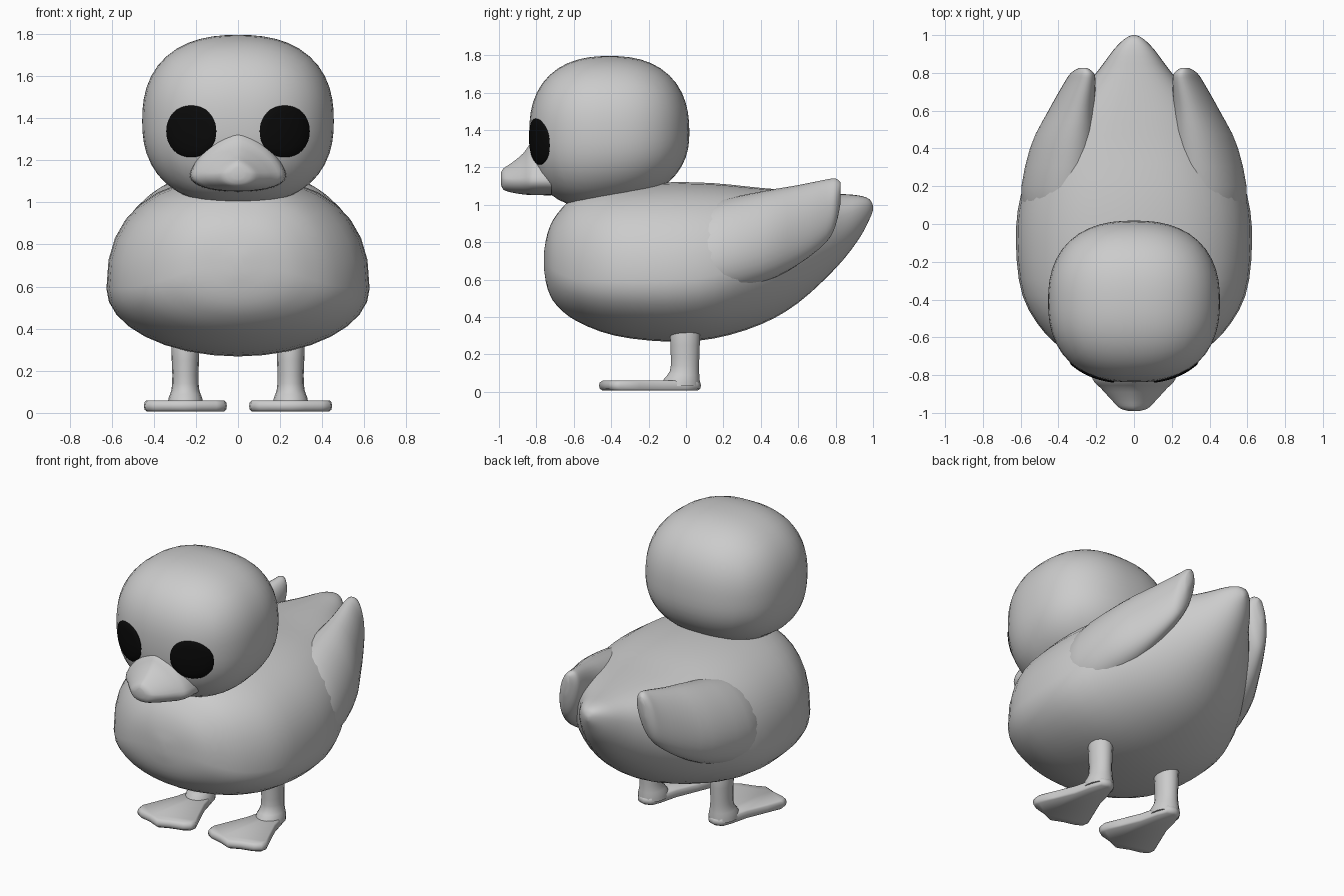
import bpy, bmesh, math
from mathutils import Vector

if "Cube" in bpy.data.objects:
    bpy.data.objects.remove(bpy.data.objects["Cube"])


def material(name, rgb):
    m = bpy.data.materials.new(name)
    m.diffuse_color = (*rgb, 1)
    m.use_nodes = True
    m.node_tree.nodes["Principled BSDF"].inputs["Base Color"].default_value = m.diffuse_color
    return m


GREY = material("light grey", (0.6, 0.6, 0.6))
BLACK = material("black", (0.003, 0.003, 0.003))


def finish(bm, name, mat, angle=60):
    bmesh.ops.recalc_face_normals(bm, faces=bm.faces)
    me = bpy.data.meshes.new(name)
    bm.to_mesh(me)
    bm.free()
    ob = bpy.data.objects.new(name, me)
    bpy.context.collection.objects.link(ob)
    me.materials.append(mat)
    bpy.ops.object.select_all(action='DESELECT')
    ob.select_set(True)
    bpy.context.view_layer.objects.active = ob
    bpy.ops.object.shade_smooth_by_angle(angle=math.radians(angle))
    return ob


def spow(v, e):
    return math.copysign(abs(v) ** e, v)


def refine(keys, n):
    """Catmull-Rom points through key sections."""
    k = [keys[0]] + list(keys) + [keys[-1]]
    out = []
    for i in range(1, len(k) - 2):
        for s in range(n):
            t = s / n
            out.append([0.5 * (2 * b + (c - a) * t + (2 * a - 5 * b + 4 * c - d) * t * t
                               + (3 * b - a - 3 * c + d) * t ** 3)
                        for a, b, c, d in zip(*k[i - 1:i + 3])])
    return out + [list(keys[-1])]


def skin(rings):
    """Bridge equal rings of points and cap both ends."""
    bm = bmesh.new()
    vs = [[bm.verts.new(p) for p in r] for r in rings]
    n = len(vs[0])
    for a, b in zip(vs, vs[1:]):
        for i in range(n):
            j = (i + 1) % n
            bm.faces.new((a[i], a[j], b[j], b[i]))
    bm.faces.new(vs[0])
    bm.faces.new(vs[-1])
    return bm


def loft_y(keys, p_top=2, p_low=2, lean=0, side=1, n=3, seg=32):
    """Sections: y, centre x, half width, height of widest point, top, bottom."""
    rings = []
    for y, cx, w, zw, zt, zb in refine(keys, n):
        ring = []
        for i in range(seg):
            a = math.tau * i / seg
            c, s = math.cos(a), math.sin(a)
            e = 2 / (p_top if s > 0 else p_low)
            dz = spow(s, e) * ((zt - zw) if s > 0 else (zw - zb))
            x = cx + w * spow(c, e) - lean * dz
            ring.append((side * x, y, zw + dz))
        rings.append(ring)
    return skin(rings)


# Body with pointed tail
body = [(-.76, 0, .03, .70, .74, .66), (-.74, 0, .20, .68, .85, .55),
        (-.69, 0, .33, .64, .95, .46), (-.58, 0, .47, .60, 1.05, .375),
        (-.38, 0, .59, .59, 1.10, .30), (-.1, 0, .625, .59, 1.12, .268),
        (.15, 0, .60, .62, 1.115, .285), (.4, 0, .50, .72, 1.09, .36),
        (.6, 0, .37, .80, 1.075, .475), (.8, 0, .20, .88, 1.06, .66),
        (.92, 0, .11, .95, 1.05, .81), (.98, 0, .05, .98, 1.03, .92),
        (1.0, 0, .01, .985, .995, .97)]
finish(loft_y(body, 2.4, 2), "body", GREY)

# Folded wings, swelling out of the flanks and ending in raised tips
wing = [(-.15, .40, .06, .75, .85, .65), (.1, .41, .18, .76, 1.0, .52),
        (.4, .375, .17, .82, 1.07, .58), (.6, .33, .115, .90, 1.105, .68),
        (.75, .285, .075, .98, 1.135, .80), (.80, .272, .055, 1.03, 1.14, .89),
        (.825, .268, .02, 1.08, 1.12, 1.0)]

# Head: a rounded box-like ball
HC, HR, HP = Vector((0, -.41, 1.385)), Vector((.455, .428, .41)), 2.4


def head_front(x, z):
    r = 1 - abs((x - HC.x) / HR.x) ** HP - abs((z - HC.z) / HR.z) ** HP
    return HC.y - HR.y * max(r, 0) ** (1 / HP)


bm = bmesh.new()
bmesh.ops.create_cube(bm, size=2)
bmesh.ops.subdivide_edges(bm, edges=bm.edges[:], cuts=11, use_grid_fill=True)
for v in bm.verts:
    d = Vector([math.tan(c * math.pi / 4) for c in v.co])
    d /= sum(abs(c) ** HP for c in d) ** (1 / HP)
    v.co = HC + Vector([a * b for a, b in zip(d, HR)])
    if d.z < 0:  # underside rises toward the back
        v.co.z += -d.z * .13 * (v.co.y - HC.y + .15)
finish(bm, "head", GREY)

# Bill
bill = [(-.99, 0, .03, 1.14, 1.17, 1.11), (-.975, 0, .075, 1.135, 1.195, 1.08),
        (-.93, 0, .12, 1.13, 1.225, 1.065), (-.87, 0, .175, 1.13, 1.275, 1.055),
        (-.82, 0, .22, 1.13, 1.335, 1.052), (-.72, 0, .23, 1.13, 1.37, 1.05)]
finish(loft_y(bill, 1.45, 2.2), "bill", GREY)

# Webbed foot outline (half), measured from the ankle
half = [(.0, .08), (.045, .065), (.07, .0), (.10, -.12), (.155, -.25),
        (.197, -.35), (.19, -.39), (.15, -.415), (.07, -.435), (.0, -.465)]
outline = half + [(-x, y) for x, y in half[-2:0:-1]]

for side, label in ((-1, "right"), (1, "left")):
    finish(loft_y(wing, 2, 2, .2, side), label + "_wing", GREY)

    # Eye: thin disc following the head surface
    rings = []
    for f, lift in ((1, -.01), (1, .004), (.95, .008), (.7, .008), (.4, .008), (.05, .008)):
        ring = []
        for i in range(32):
            a = math.tau * i / 32
            x = .222 + .119 * f * spow(math.cos(a), .95)
            z = 1.337 + .123 * f * spow(math.sin(a), .95)
            ring.append((side * x, head_front(x, z) - lift, z))
        rings.append(ring)
    finish(skin(rings), label + "_eye", BLACK)

    # Foot
    rings = [[(side * .25 + x * s, (y + .19) * s - .19, z) for x, y in outline]
             for z, s in ((.006, .93), (.016, .985), (.033, 1), (.05, .985), (.06, .93))]
    finish(skin(rings), label + "_foot", GREY)

    # Leg, flaring into the foot: height, radius x, radius y, centre y
    leg = [(.03, .085, .105, -.03), (.07, .08, .095, -.022), (.11, .066, .078, -.008),
           (.18, .062, .076, -.005), (.31, .067, .08, -.005), (.328, .06, .072, -.005)]
    rings = [[(side * .25 + rx * math.cos(math.tau * i / 16),
               cy + ry * math.sin(math.tau * i / 16), z) for i in range(16)]
             for z, rx, ry, cy in refine(leg, 2)]
    finish(skin(rings), label + "_leg", GREY)
